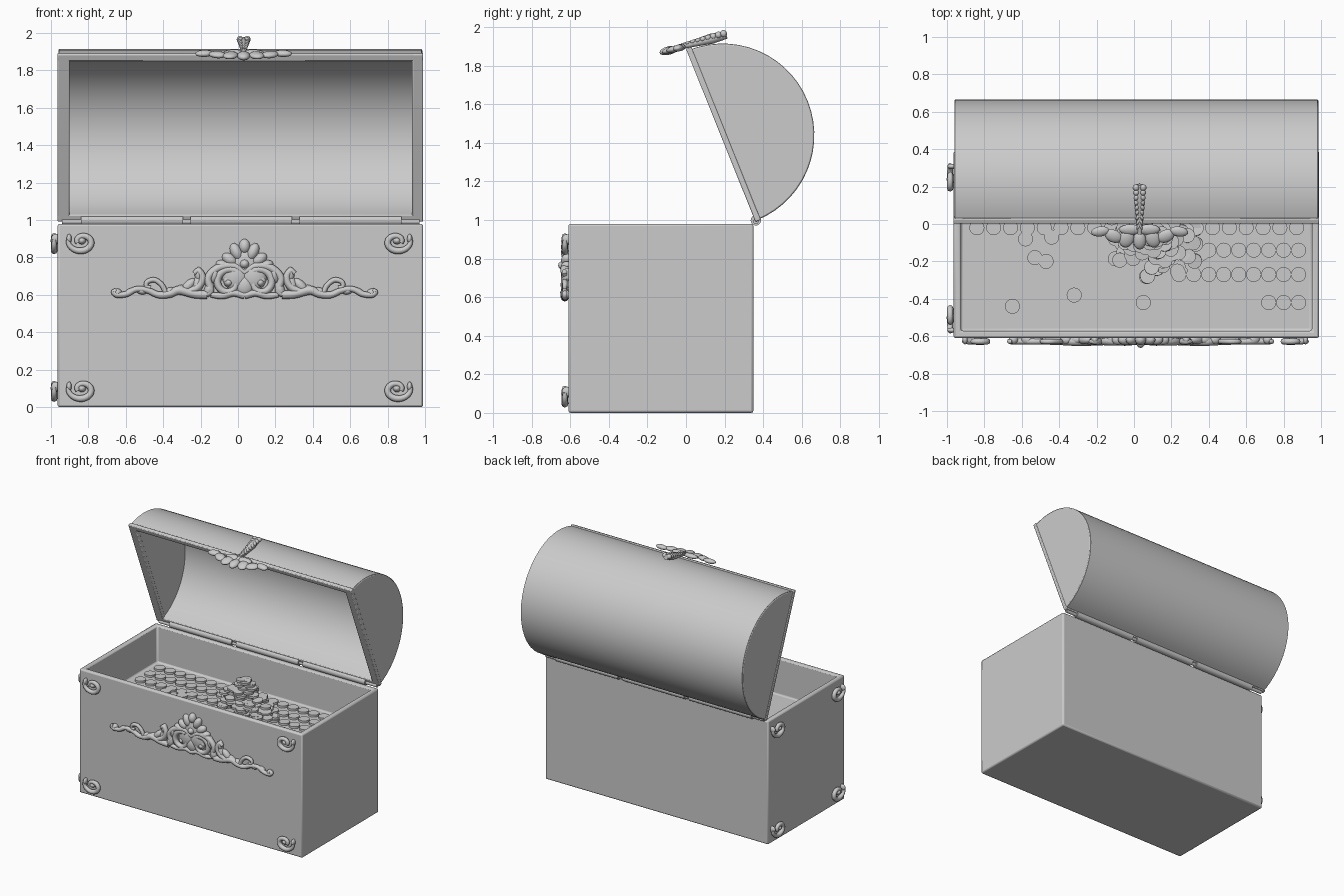
import bpy, bmesh, math, random
from mathutils import Matrix, Vector

if "Cube" in bpy.data.objects:
    bpy.data.objects.remove(bpy.data.objects["Cube"])

random.seed(4)
X0, X1 = -0.965, 0.99


def finish(name, bm, bevel=0.0, angle=35):
    bmesh.ops.recalc_face_normals(bm, faces=bm.faces)
    me = bpy.data.meshes.new(name)
    bm.to_mesh(me)
    bm.free()
    ob = bpy.data.objects.new(name, me)
    bpy.context.collection.objects.link(ob)
    if bevel:
        m = ob.modifiers.new("bevel", 'BEVEL')
        m.width, m.segments, m.limit_method = bevel, 2, 'ANGLE'
    bpy.ops.object.select_all(action='DESELECT')
    bpy.context.view_layer.objects.active = ob
    ob.select_set(True)
    bpy.ops.object.shade_smooth_by_angle(angle=math.radians(angle))
    return ob


def frame(origin, a, b, c):
    m = Matrix((a, b, c)).transposed().to_4x4()
    m.translation = origin
    return m


def prism(name, profile, x0, x1, bevel=0.0):
    """Extrude a lid-space (u, v) profile along x."""
    bm = bmesh.new()
    f = bm.faces.new([bm.verts.new(LID @ Vector((x0, u, v))) for u, v in profile])
    ext = bmesh.ops.extrude_face_region(bm, geom=[f])
    bmesh.ops.translate(bm, vec=(x1 - x0, 0, 0),
                        verts=[g for g in ext['geom'] if isinstance(g, bmesh.types.BMVert)])
    return finish(name, bm, bevel)


def rod(bm, x0, x1, y, z, r):
    m = Matrix.Translation(((x0 + x1) / 2, y, z)) @ Matrix.Rotation(math.pi / 2, 4, 'Y')
    bmesh.ops.create_cone(bm, cap_ends=True, segments=16, radius1=r, radius2=r, depth=x1 - x0, matrix=m)


def blob(bm, M, a, b, ra, rb, rc=0.025, rot=0.0, c=0.008):
    m = M @ Matrix.Translation((a, b, c)) @ Matrix.Rotation(math.radians(rot), 4, 'Z') \
        @ Matrix.Diagonal((ra, rb, rc, 1))
    bmesh.ops.create_uvsphere(bm, u_segments=14, v_segments=8, radius=1, matrix=m)


def tube(bm, M, pts, radii, c=0.018, sub=5, n=8):
    """Smooth tapered tube through planar points."""
    P = [Vector(p) for p in pts]
    P = [2 * P[0] - P[1]] + P + [2 * P[-1] - P[-2]]
    path = []
    for i in range(1, len(P) - 2):
        for k in range(sub):
            t = k / sub
            p0, p1, p2, p3 = P[i - 1:i + 3]
            path.append(0.5 * (2 * p1 + (p2 - p0) * t + (2 * p0 - 5 * p1 + 4 * p2 - p3) * t * t
                               + (3 * p1 - p0 - 3 * p2 + p3) * t ** 3))
    path.append(P[-2])
    rings = []
    for i, p in enumerate(path):
        d = (path[min(i + 1, len(path) - 1)] - path[max(i - 1, 0)]).normalized()
        s = i / (len(path) - 1) * (len(radii) - 1)
        j = min(int(s), len(radii) - 2)
        r = radii[j] + (radii[j + 1] - radii[j]) * (s - j)
        rings.append([bm.verts.new(M @ Vector((p.x - d.y * r * math.cos(w), p.y + d.x * r * math.cos(w),
                                               c + r * math.sin(w))))
                      for w in (2 * math.pi * k / n for k in range(n))])
    for q, w in zip(rings, rings[1:]):
        for k in range(n):
            bm.faces.new((q[k], q[(k + 1) % n], w[(k + 1) % n], w[k]))
    bm.faces.new(rings[0])
    bm.faces.new(rings[-1])


def spiral(a, b, r0, r1, t0, t1, n=14, squash=1.0):
    return [(a + (r0 + (r1 - r0) * i / n) * math.cos(math.radians(t0 + (t1 - t0) * i / n)),
             b + squash * (r0 + (r1 - r0) * i / n) * math.sin(math.radians(t0 + (t1 - t0) * i / n)))
            for i in range(n + 1)]


# chest body, open at the top with a raised treasure floor
bm = bmesh.new()
bmesh.ops.create_cube(bm, size=1, matrix=Matrix.Translation(((X0 + X1) / 2, -0.13, 0.49))
                      @ Matrix.Diagonal((X1 - X0, 0.96, 0.98, 1)))
top = max(bm.faces, key=lambda f: f.calc_center_median().z)
bmesh.ops.inset_region(bm, faces=[top], thickness=0.055)
ext = bmesh.ops.extrude_face_region(bm, geom=[top])
bmesh.ops.translate(bm, vec=(0, 0, -0.29), verts=[g for g in ext['geom'] if isinstance(g, bmesh.types.BMVert)])
bmesh.ops.delete(bm, geom=[top], context='FACES_ONLY') if top.is_valid else None
finish("chest_body", bm, 0.012)

# open domed lid: u runs from hinge to front edge, v points out of the dome
U, V = Vector((0, -0.373, 0.928)), Vector((0, 0.928, 0.373))
LID = frame((0, 0.36, 0.99), Vector((1, 0, 0)), U, V)


def arc(r):
    return [(0.48 + r * math.cos(math.pi * i / 28), 0.01 + r * math.sin(math.pi * i / 28)) for i in range(29)]


prism("lid_dome", arc(0.475) + arc(0.44)[::-1], X0 + 0.008, X1 - 0.008)
for side, a, b in (("left", X0 + 0.004, X0 + 0.06), ("right", X1 - 0.055, X1 - 0.004)):
    prism("lid_end_" + side, arc(0.475), a, b, 0.008)
    prism("lid_rim_" + side, [(0, 0), (0.965, 0), (0.965, 0.03), (0, 0.03)], a - 0.004, b + 0.004, 0.006)
for side, a, b in (("back", 0, 0.04), ("front", 0.925, 0.965)):
    prism("lid_rim_" + side, [(a, 0), (b, 0), (b, 0.03), (a, 0.03)], X0, X1, 0.006)

# hinge barrels and pin
bm = bmesh.new()
for a in (-0.84, -0.255, 0.33):
    rod(bm, a, a + 0.545, 0.362, 0.998, 0.027)
rod(bm, -0.94, 0.97, 0.362, 0.992, 0.014)
finish("hinges", bm)

# corner scrolls on the front and left side
def corner_scroll(bm, M):
    tube(bm, M, spiral(0, 0, 0.075, 0.022, 170, 560, squash=0.8), [0.012, 0.018, 0.017, 0.015, 0.014], sub=3)
    blob(bm, M, 0, 0.005, 0.022, 0.02, 0.03)
    blob(bm, M, -0.068, 0.015, 0.014, 0.026, 0.026)


bm = bmesh.new()
for z in (0.885, 0.095):
    for x, s in ((-0.835, 1), (0.85, -1)):
        corner_scroll(bm, frame((x, -0.61, z), (s, 0, 0), (0, 0, 1), (0, -1, 0)))
    for y, s in ((-0.5, 1), (0.24, -1)):
        corner_scroll(bm, frame((X0, y, z), (0, s, 0), (0, 0, 1), (-1, 0, 0)))
finish("corner_scrolls", bm, angle=60)

# carved front ornament, mirrored about its centre
bm = bmesh.new()
for s in (1, -1):
    M = frame((0.035, -0.61, 0), (s, 0, 0), (0, 0, 1), (0, -1, 0))
    tube(bm, M, spiral(0.085, 0.665, 0.075, 0.018, 120, -330, 16), [0.022, 0.018, 0.013])
    blob(bm, M, 0.085, 0.665, 0.022, 0.022, 0.034)
    tube(bm, M, [(0, 0.72), (0.06, 0.755), (0.14, 0.745), (0.195, 0.69), (0.18, 0.62), (0.23, 0.595)],
         [0.016, 0.022, 0.02, 0.014])
    tube(bm, M, [(0, 0.595), (0.06, 0.61), (0.12, 0.595), (0.18, 0.6)], [0.018, 0.02, 0.014])
    for a, b, ra, rb, rot in ((0.045, 0.83, 0.03, 0.05, -25), (0.08, 0.79, 0.03, 0.045, -55),
                              (0.115, 0.76, 0.025, 0.04, -75), (0.16, 0.71, 0.025, 0.05, 10),
                              (0.19, 0.63, 0.025, 0.045, 20), (0.05, 0.7, 0.07, 0.08, 0)):
        blob(bm, M, a, b, ra, rb, 0.03, rot)
    # side sprays
    tube(bm, M, [(0.2, 0.6), (0.27, 0.605), (0.35, 0.625), (0.4, 0.605), (0.46, 0.6), (0.52, 0.625),
                 (0.58, 0.63), (0.63, 0.605), (0.68, 0.6), (0.7, 0.615), (0.685, 0.625)],
         [0.022, 0.024, 0.018, 0.016, 0.016, 0.012])
    tube(bm, M, [(0.42, 0.605), (0.44, 0.65), (0.48, 0.68), (0.52, 0.67), (0.525, 0.645), (0.5, 0.64)],
         [0.014, 0.014, 0.01])
    tube(bm, M, [(0.32, 0.61), (0.25, 0.64), (0.225, 0.69), (0.245, 0.73), (0.27, 0.715)], [0.02, 0.02, 0.012])
    for a, b, ra, rb, rot in ((0.25, 0.655, 0.03, 0.055, 15), (0.3, 0.65, 0.025, 0.05, 45),
                              (0.245, 0.71, 0.022, 0.04, 0), (0.35, 0.63, 0.02, 0.035, 60),
                              (0.4, 0.62, 0.03, 0.02, -20), (0.55, 0.62, 0.03, 0.018, 10),
                              (0.61, 0.62, 0.03, 0.016, -25), (0.68, 0.612, 0.025, 0.022, 0)):
        blob(bm, M, a, b, ra, rb, 0.024, rot)
blob(bm, M, 0, 0.86, 0.03, 0.04, 0.03)
blob(bm, M, 0, 0.76, 0.075, 0.09, 0.024)
blob(bm, M, 0, 0.765, 0.028, 0.028, 0.045)
blob(bm, M, 0, 0.65, 0.05, 0.06, 0.03)
finish("front_ornament", bm, angle=60)

# lid clasp: lobed plate with a beaded tail
bm = bmesh.new()
M = frame((0.03, -0.135, 1.858), (1, 0, 0), (0, 0.968, 0.25), (0, -0.25, 0.968))
for s in (1, -1):
    for a, b, ra, rb, rot in ((0.21, 0.1, 0.05, 0.028, -8), (0.14, 0.075, 0.05, 0.035, 25),
                              (0.07, 0.06, 0.04, 0.05, 20), (0.05, 0.11, 0.06, 0.03, 0)):
        blob(bm, M, s * a, b, ra, rb, 0.018, s * rot)
blob(bm, M, 0, 0.05, 0.035, 0.05, 0.022)
tube(bm, M, [(0, 0.08), (0, 0.18), (0, 0.28), (0, 0.36)], [0.012, 0.018, 0.027, 0.02], c=0.012)
for i in range(9):
    w = 0.008 + 0.002 * i
    for s in (1, -1):
        blob(bm, M, s * w * 0.8, 0.13 + 0.027 * i, w * 0.75, 0.018, w * 0.8, s * 30, c=0.022)
finish("lid_clasp", bm, angle=60)

# coins: neat rows, strays and a heap
spots = [(x / 100, y, 0) for y in (-0.14, -0.27) for x in range(24, 90, 8)]
spots += [(x / 100, y, 0) for y in (-0.02, 0.1, 0.22) for x in range(-84, 92, 9)]
spots += [(0.72, -0.42, 0), (0.8, -0.42, 0), (0.88, -0.42, 0), (0.05, -0.42, 0), (-0.32, -0.38, 0),
          (-0.65, -0.44, 0), (-0.53, -0.18, 0), (-0.47, -0.2, 0), (-0.58, -0.08, 0), (-0.44, -0.07, 0)]
for k in range(14):
    f = 1 - k / 14
    for i in range(int(3 + 18 * f)):
        t, r = random.uniform(0, 6.28), math.sqrt(random.random())
        spots.append((0.1 + (0.3 * f + 0.01) * r * math.cos(t), -0.07 + (0.22 * f + 0.01) * r * math.sin(t), k))
bm = bmesh.new()
for x, y, k in spots:
    tilt = random.uniform(-0.12, 0.12) if k else 0
    bmesh.ops.create_cone(bm, cap_ends=True, segments=20, radius1=0.04, radius2=0.04, depth=0.016,
                          matrix=Matrix.Translation((x, y, 0.7 + 0.0205 * k)) @ Matrix.Rotation(tilt, 4, 'X'))
finish("coins", bm)
